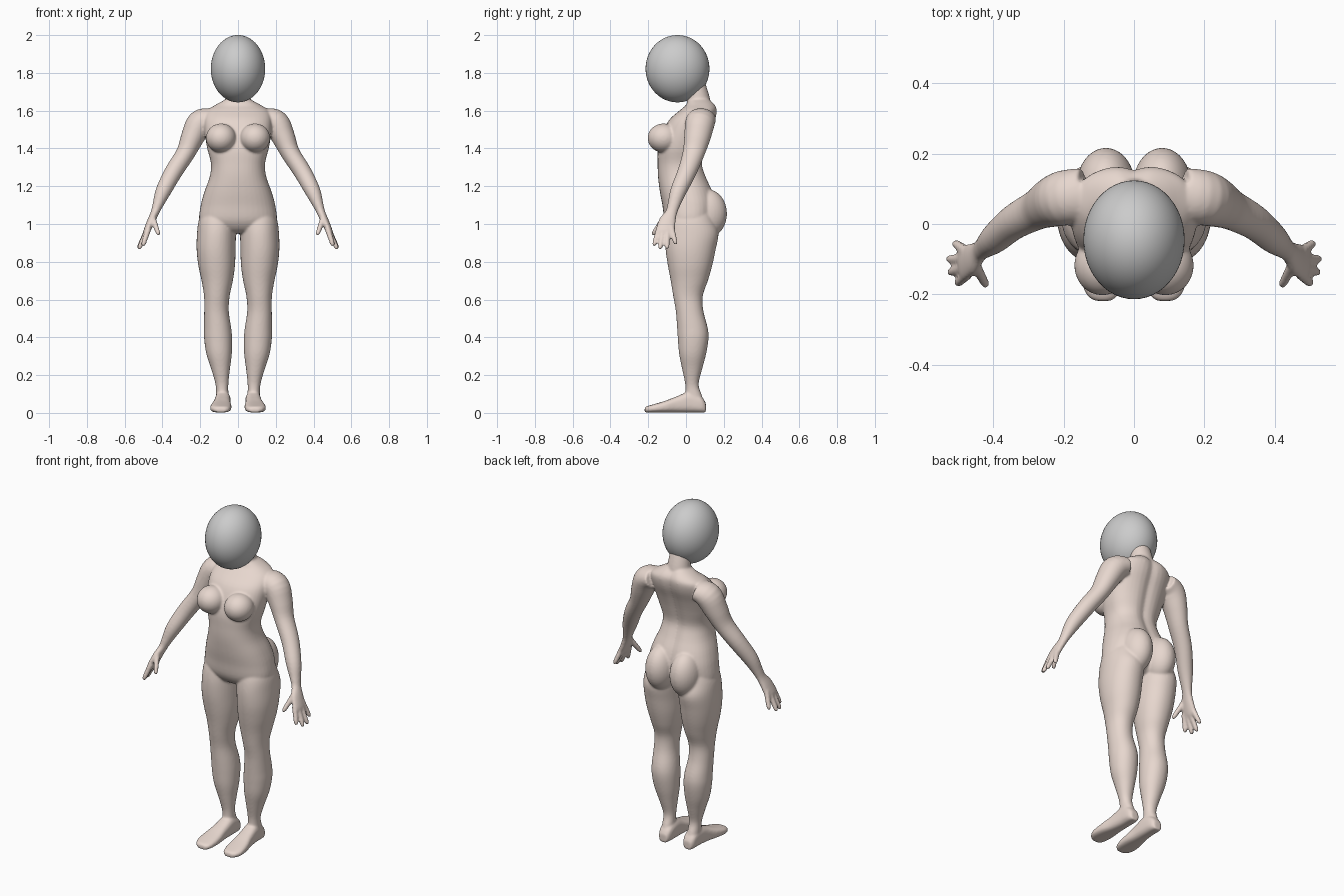
import bpy, bmesh, math
from mathutils import Vector, Matrix

if "Cube" in bpy.data.objects:
    bpy.data.objects.remove(bpy.data.objects["Cube"])

bm = bmesh.new()
SIDES = 40
X, Y, Z = Vector((1, 0, 0)), Vector((0, 1, 0)), Vector((0, 0, 1))


def smooth_rows(rows, steps=4):
    """Catmull-Rom interpolation through rows of numbers."""
    pts = [rows[0]] + list(rows) + [rows[-1]]
    out = []
    for i in range(1, len(pts) - 2):
        for s in range(steps):
            t = s / steps
            out.append([0.5 * (2 * b + (c - a) * t + (2 * a - 5 * b + 4 * c - d) * t * t
                               + (3 * b - a - 3 * c + d) * t ** 3)
                        for a, b, c, d in zip(*pts[i - 1:i + 3])])
    return out + [list(rows[-1])]


def loft(rows, axis=None, n=2.0, dent=0.0, mirror=False):
    """Skin superellipse rings; rows are (x, y, z, radius_u, radius_v)."""
    rows = smooth_rows(rows)
    cs = [Vector(r[:3]) for r in rows]
    for side in ((1, -1) if mirror else (1,)):
        rings = []
        for i, r in enumerate(rows):
            if axis == 'Z':
                u, v = X, Y
            elif axis == 'Y':
                u, v = X, Z
            else:
                t = (cs[min(i + 1, len(cs) - 1)] - cs[max(i - 1, 0)]).normalized()
                u = t.cross(Y).normalized()
                v = t.cross(u).normalized()
            ring = []
            for k in range(SIDES):
                a = 2 * math.pi * k / SIDES
                c, s = math.cos(a), math.sin(a)
                p = cs[i] + u * (r[3] * math.copysign(abs(c) ** (2 / n), c)) \
                    + v * (r[4] * math.copysign(abs(s) ** (2 / n), s))
                if s > 0:
                    p.y -= dent * math.exp(-(p.x / 0.03) ** 2)
                p.x *= side
                ring.append(bm.verts.new(p))
            rings.append(ring)
        for a, b in zip(rings, rings[1:]):
            for k in range(SIDES):
                j = (k + 1) % SIDES
                bm.faces.new((a[k], a[j], b[j], b[k]))
        bm.faces.new(rings[0])
        bm.faces.new(rings[-1])


def blob(centre, radii):
    """Mirrored pair of ellipsoids."""
    for side in (1, -1):
        m = Matrix.Translation((centre[0] * side, centre[1], centre[2])) @ Matrix.Diagonal((*radii, 1))
        bmesh.ops.create_uvsphere(bm, u_segments=32, v_segments=20, radius=1, matrix=m)


def span(rows):
    """(z, centre x, half width, front y, back y) to loft rows."""
    return [(cx, (f + b) / 2, z, w, (b - f) / 2) for z, cx, w, f, b in rows]


# Torso
loft(span([(1.66, 0, .065, .01, .13), (1.63, 0, .12, 0, .158), (1.60, 0, .165, -.035, .167),
           (1.55, 0, .18, -.09, .158), (1.48, 0, .176, -.125, .13), (1.40, 0, .163, -.148, .105),
           (1.32, 0, .143, -.15, .09), (1.25, 0, .15, -.148, .11), (1.17, 0, .178, -.138, .145),
           (1.10, 0, .197, -.125, .16), (1.02, 0, .205, -.112, .15), (.97, 0, .17, -.08, .12),
           (.95, 0, .10, -.04, .08)]), 'Z', 2.3, dent=.014)
# Neck
loft([(0, .075, 1.58, .075, .062), (0, .066, 1.66, .064, .062),
      (0, .047, 1.74, .057, .057), (0, .03, 1.80, .05, .05)], 'Z')
# Chest and seat volumes
blob((.09, -.118, 1.455), (.08, .085, .077))
blob((.08, .11, 1.055), (.083, .107, .13))

# Legs
loft(span([(1.08, .10, .085, -.08, .13), (1.02, .11, .098, -.10, .15), (.95, .114, .103, -.110, .172),
           (.865, .116, .103, -.108, .157), (.78, .113, .097, -.096, .139), (.70, .110, .083, -.081, .116),
           (.62, .112, .068, -.068, .089), (.54, .114, .065, -.054, .092), (.45, .108, .072, -.047, .115),
           (.39, .105, .074, -.043, .119), (.31, .10, .067, -.036, .106), (.23, .092, .049, -.02, .085),
           (.15, .085, .034, -.004, .067), (.09, .083, .033, -.005, .085), (.03, .083, .036, -.01, .098)]),
     'Z', 2.1, mirror=True)
# Feet: (y, centre x, half width, height)
loft([(cx, y, h / 2 + .002, w, h / 2) for y, cx, w, h in
      [(.105, .08, .024, .05), (.08, .08, .037, .085), (.02, .08, .041, .11), (-.05, .084, .045, .085),
       (-.11, .089, .054, .062), (-.17, .092, .055, .044), (-.205, .09, .042, .034), (-.219, .088, .022, .026)]],
     'Y', 2.8, mirror=True)

# Arms and palms
loft([(.14, .085, 1.56, .055, .075), (.20, .074, 1.535, .07, .078), (.24, .06, 1.46, .062, .07),
      (.278, .04, 1.375, .050, .058), (.342, .005, 1.275, .047, .050), (.395, -.04, 1.175, .041, .043),
      (.425, -.065, 1.10, .028, .033), (.44, -.078, 1.06, .022, .031), (.46, -.098, 1.015, .021, .045),
      (.482, -.110, .965, .018, .050), (.49, -.113, .947, .013, .046)], mirror=True)
# Fingers and thumb: base to tip
for base, tip in [((.474, -.143, .975), (.503, -.170, .885)), ((.478, -.122, .97), (.525, -.138, .868)),
                  ((.480, -.099, .97), (.528, -.100, .870)), ((.476, -.078, .985), (.510, -.054, .893)),
                  ((.452, -.115, 1.035), (.420, -.176, .943))]:
    a, b = Vector(base), Vector(tip)
    loft([(*a.lerp(b, t), r, r) for t, r in
          [(0, .016), (.4, .0145), (.8, .013), (.95, .0105), (1.02, .006)]], mirror=True)

# Fuse everything into one smooth body
bmesh.ops.recalc_face_normals(bm, faces=bm.faces)
mesh = bpy.data.meshes.new("body")
bm.to_mesh(mesh)
bm.free()
body = bpy.data.objects.new("body", mesh)
bpy.context.collection.objects.link(body)
skin = bpy.data.materials.new("skin")
skin.diffuse_color = (.80, .68, .62, 1)
skin.use_nodes = True
skin.node_tree.nodes["Principled BSDF"].inputs["Base Color"].default_value = skin.diffuse_color
mesh.materials.append(skin)
rem = body.modifiers.new("fuse", 'REMESH')
rem.mode = 'VOXEL'
rem.voxel_size = .006
rem.use_smooth_shade = True
soft = body.modifiers.new("soften", 'SMOOTH')
soft.factor = .5
soft.iterations = 8

# Head
bpy.ops.mesh.primitive_uv_sphere_add(segments=48, ring_count=32, radius=1, location=(0, -.045, 1.822))
head = bpy.context.object
head.name = "head"
head.scale = (.144, .169, .178)
bpy.ops.object.shade_smooth()
